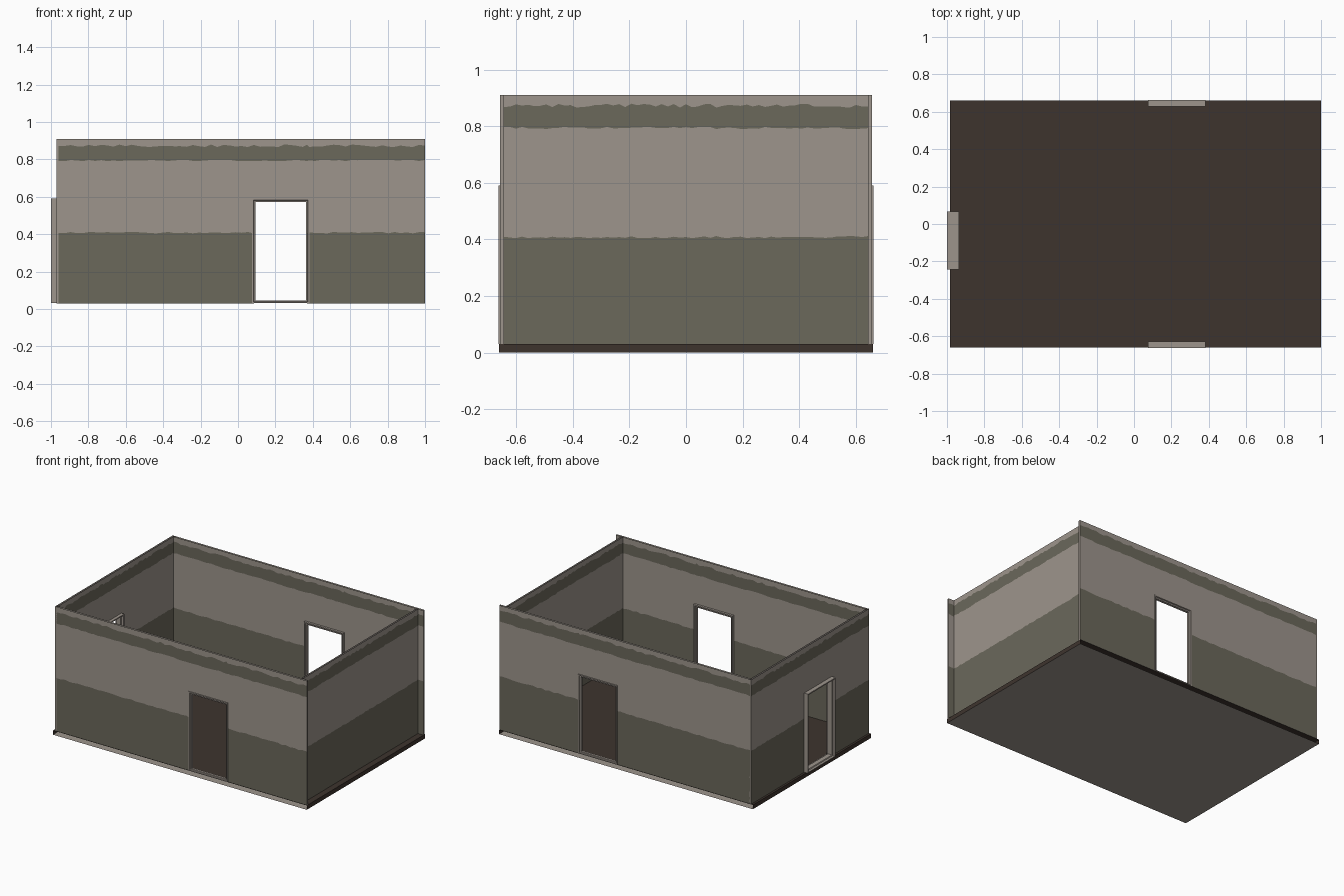
import bpy, bmesh, random
from mathutils import Vector

if "Cube" in bpy.data.objects:
    bpy.data.objects.remove(bpy.data.objects["Cube"])

random.seed(4)


def material(name, rgb):
    m = bpy.data.materials.new(name)
    m.diffuse_color = (*rgb, 1)
    m.use_nodes = True
    m.node_tree.nodes["Principled BSDF"].inputs["Base Color"].default_value = m.diffuse_color
    return m


TAUPE = material("taupe plaster", (0.340, 0.300, 0.265))
GREEN = material("olive paint", (0.146, 0.138, 0.105))
BROWN = material("dark brown floor", (0.048, 0.034, 0.027))


def finish(bm, name, mats):
    me = bpy.data.meshes.new(name)
    bm.to_mesh(me)
    bm.free()
    for m in mats:
        me.materials.append(m)
    ob = bpy.data.objects.new(name, me)
    bpy.context.collection.objects.link(ob)


def place(axis, u, d, z):
    """u runs along the wall, d is the position across it."""
    return Vector((u, d, z)) if axis == "x" else Vector((d, u, z))


def wall(name, axis, u0, u1, outer, inner, door=None):
    """Thin open-topped wall with wavy painted bands and a doorway."""
    bm = bmesh.new()
    n = 60
    us = [u0 + (u1 - u0) * i / n for i in range(n + 1)]
    if door:
        us = sorted([u for u in us if min(abs(u - e) for e in door) > 0.008] + list(door))
    wob = [(random.uniform(-.004, .004), random.uniform(-.004, .004),
            random.uniform(-.006, .008)) for _ in us]
    # row heights: dado edge, door head, upper band bottom and top
    rows = [[0.03, 0.408 + a, 0.58, 0.794 + b, 0.872 + c, 0.91] for a, b, c in wob]
    paint = [1, 0, 0, 1, 0]
    away = place(axis, 0, outer - inner, 0)
    for d, want in ((outer, away), (inner, -away)):
        grid = [[bm.verts.new(place(axis, u, d, z)) for z in r] for u, r in zip(us, rows)]
        for i in range(len(us) - 1):
            mid = (us[i] + us[i + 1]) / 2
            for j in range(5):
                if door and j < 2 and door[0] < mid < door[1]:
                    continue
                f = bm.faces.new((grid[i][j], grid[i + 1][j],
                                  grid[i + 1][j + 1], grid[i][j + 1]))
                f.material_index = paint[j]
                f.normal_update()
                if f.normal.dot(want) < 0:
                    f.normal_flip()
    # plain plaster ends
    for u in (u0, u1):
        f = bm.faces.new([bm.verts.new(place(axis, u, d, z)) for d, z in
                          ((outer, .03), (inner, .03), (inner, .91), (outer, .91))])
        f.normal_update()
        if f.normal.dot(place(axis, u - (u0 + u1) / 2, 0, 0)) < 0:
            f.normal_flip()
    finish(bm, name, [TAUPE, GREEN])


def door_frame(name, axis, u0, u1, d0, d1):
    """Moulded profile swept around the doorway, sill included."""
    bm = bmesh.new()
    c, h = (d0 + d1) / 2, (d1 - d0) / 2
    profile = [(0, -h), (.008, -h), (.011, -.6 * h), (.019, -.5 * h),
               (.019, .5 * h), (.011, .6 * h), (.008, h), (0, h)]
    loops = []
    for s, d in profile:
        lo, hi = 0.031 + s * .75, 0.59 - s
        loops.append([bm.verts.new(place(axis, u, c + d, z)) for u, z in
                      ((u0 + s, lo), (u1 - s, lo), (u1 - s, hi), (u0 + s, hi))])
    for a, b in zip(loops, loops[1:] + loops[:1]):
        for k in range(4):
            m = (k + 1) % 4
            bm.faces.new((a[k], a[m], b[m], b[k]))
    bmesh.ops.recalc_face_normals(bm, faces=bm.faces)
    finish(bm, name, [TAUPE])


# floor: brown top and sides, plaster underside, open at front and back
bm = bmesh.new()
bmesh.ops.create_cube(bm, size=1)
for v in bm.verts:
    v.co = (-0.985 if v.co.x < 0 else 1.0, v.co.y * 1.32, 0 if v.co.z < 0 else 0.03)
bm.normal_update()
for f in bm.faces:
    f.material_index = 1 if f.normal.z < -.5 else 0
bmesh.ops.delete(bm, geom=[f for f in bm.faces if abs(f.normal.y) > .5], context="FACES_ONLY")
finish(bm, "floor", [BROWN, TAUPE])

# long walls with doorways, and their frames
for side, s in (("front", -1), ("back", 1)):
    wall(side + "_wall", "x", -0.96, 1.0, s * 0.657, s * 0.644, (0.085, 0.37))
    door_frame(side + "_door_frame", "x", 0.075, 0.382, *sorted((s * 0.628, s * 0.662)))

# short walls: doorway on the left, solid on the right
wall("left_wall", "y", -0.657, 0.657, -0.97, -0.957, (-0.232, 0.055))
door_frame("left_door_frame", "y", -0.243, 0.066, -1.0, -0.935)
wall("right_wall", "y", -0.644, 0.644, 0.957, 0.945)
